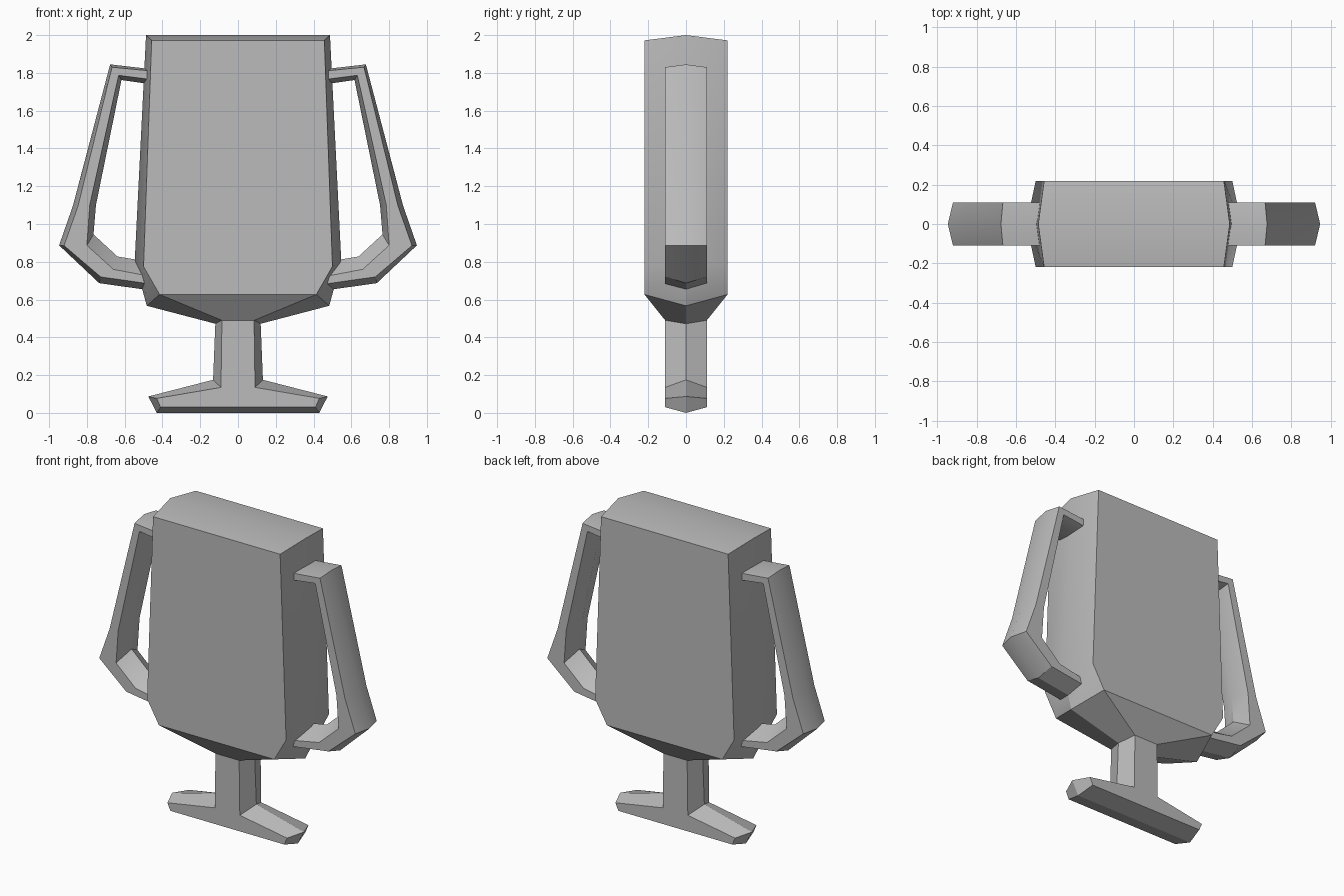
import bpy
import bmesh
import math

cube = bpy.data.objects.get("Cube")
if cube:
    bpy.data.objects.remove(cube, do_unlink=True)

grey = bpy.data.materials.new("plain grey")
grey.use_nodes = True
grey.diffuse_color = (0.5, 0.5, 0.5, 1)
grey.node_tree.nodes["Principled BSDF"].inputs["Base Color"].default_value = (0.5, 0.5, 0.5, 1)


def section(ridge_a, edge_a, edge_b, ridge_b, depth):
    """Six-sided section: two centre ridges and four edges at +-depth, from (x, z) points."""
    return [(ridge_a[0], 0, ridge_a[1]),
            (edge_a[0], depth, edge_a[1]), (edge_b[0], depth, edge_b[1]),
            (ridge_b[0], 0, ridge_b[1]),
            (edge_b[0], -depth, edge_b[1]), (edge_a[0], -depth, edge_a[1])]


def loft(name, sections):
    """Skin a row of six-sided sections and close both ends along the ridges."""
    bm = bmesh.new()
    rings = [[bm.verts.new(p) for p in s] for s in sections]
    for low, high in zip(rings, rings[1:]):
        for i in range(6):
            j = (i + 1) % 6
            bm.faces.new((low[i], low[j], high[j], high[i]))
    for end in (rings[0], rings[-1]):
        bm.faces.new(end[:4])
        bm.faces.new(end[3:] + end[:1])
    bmesh.ops.recalc_face_normals(bm, faces=bm.faces)
    mesh = bpy.data.meshes.new(name)
    bm.to_mesh(mesh)
    bm.free()
    mesh.materials.append(grey)
    obj = bpy.data.objects.new(name, mesh)
    bpy.context.collection.objects.link(obj)
    bpy.ops.object.select_all(action="DESELECT")
    obj.select_set(True)
    bpy.context.view_layer.objects.active = obj
    bpy.ops.object.shade_smooth_by_angle(angle=math.radians(30))


def level(ridge_x, ridge_z, edge_x, edge_z, depth):
    """Left-right symmetric section of the body."""
    return section((ridge_x, ridge_z), (edge_x, edge_z),
                   (-edge_x, edge_z), (-ridge_x, ridge_z), depth)


# Cup, stem and foot as one continuous body, bottom to top
loft("trophy_body", [
    level(0.43, 0.0, 0.41, 0.03, 0.11),      # foot underside
    level(0.475, 0.087, 0.43, 0.077, 0.11),  # foot rim
    level(0.132, 0.175, 0.09, 0.135, 0.11),  # stem bottom
    level(0.12, 0.472, 0.085, 0.49, 0.11),   # stem top
    level(0.483, 0.567, 0.415, 0.627, 0.22),  # cup lower corner
    level(0.547, 0.80, 0.50, 0.775, 0.22),   # cup shoulder
    level(0.487, 2.0, 0.457, 1.972, 0.22),   # cup top
])

# Handle stations: outer ridge, outer edge, inner edge, inner ridge
stations = [
    ((0.46, 1.82), (0.46, 1.81), (0.46, 1.765), (0.46, 1.74)),
    ((0.677, 1.845), (0.667, 1.83), (0.632, 1.787), (0.617, 1.762)),
    ((0.873, 1.10), (0.847, 1.095), (0.785, 1.10), (0.752, 1.10)),
    ((0.947, 0.887), (0.921, 0.886), (0.80, 0.887), (0.765, 0.945)),
    ((0.735, 0.687), (0.727, 0.72), (0.66, 0.76), (0.638, 0.828)),
    ((0.46, 0.648), (0.46, 0.682), (0.46, 0.722), (0.46, 0.798)),
]
for name, side in (("left_handle", 1), ("right_handle", -1)):
    loft(name, [section(*[(side * x, z) for x, z in s], 0.11) for s in stations])
